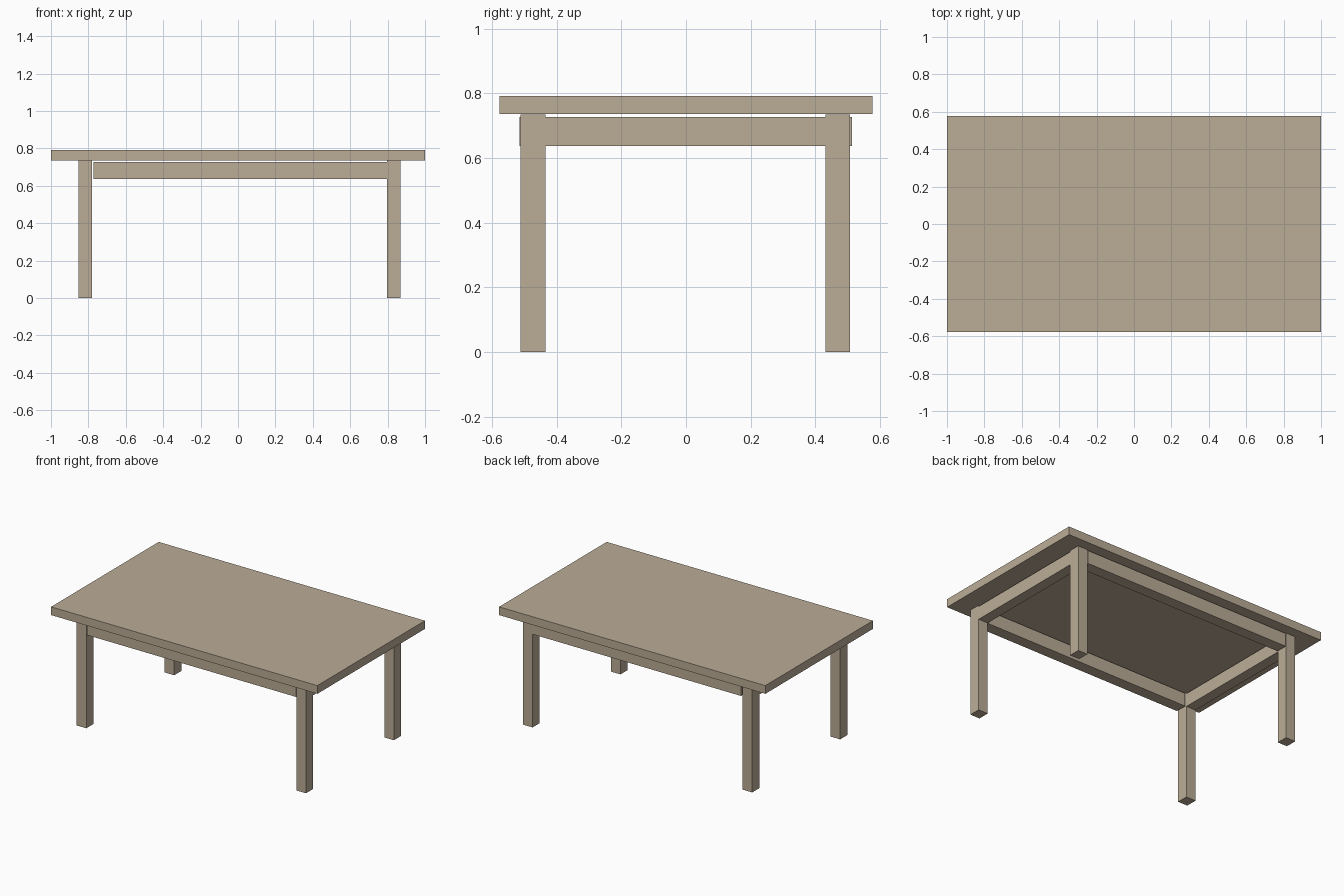
import bpy

if "Cube" in bpy.data.objects:
    bpy.data.objects.remove(bpy.data.objects["Cube"])

# one flat wood colour for the whole table
wood = bpy.data.materials.new("pale wood")
wood.diffuse_color = (0.497, 0.413, 0.305, 1.0)
wood.use_nodes = True
wood.node_tree.nodes["Principled BSDF"].inputs["Base Color"].default_value = wood.diffuse_color


def box(name, x, y, z):
    """Axis-aligned box from (min, max) ranges."""
    bpy.ops.mesh.primitive_cube_add(size=1)
    ob = bpy.context.object
    ob.name = name
    lo, hi = zip(x, y, z)
    for v in ob.data.vertices:
        v.co = [l + (c + 0.5) * (h - l) for c, l, h in zip(v.co, lo, hi)]
    ob.data.materials.append(wood)
    return ob


# table top
box("table_top", (-1, 1), (-0.577, 0.577), (0.735, 0.791))

# leg footprints on each side
leg_x = {"left": (-0.853, -0.781), "right": (0.797, 0.869)}
leg_y = {"front": (-0.512, -0.435), "back": (0.431, 0.508)}

# four square legs
for sx, x in leg_x.items():
    for sy, y in leg_y.items():
        box(f"{sy}_{sx}_leg", x, y, (0, 0.734))

# long aprons, standing slightly proud of the legs
rail_z = (0.636, 0.726)
box("front_apron", (-0.773, 0.797), (-0.515, -0.437), rail_z)
box("back_apron", (-0.773, 0.797), (0.436, 0.514), rail_z)

# short aprons between the front and back legs
for sx, x in leg_x.items():
    box(f"{sx}_apron", x, (-0.435, 0.431), rail_z)
